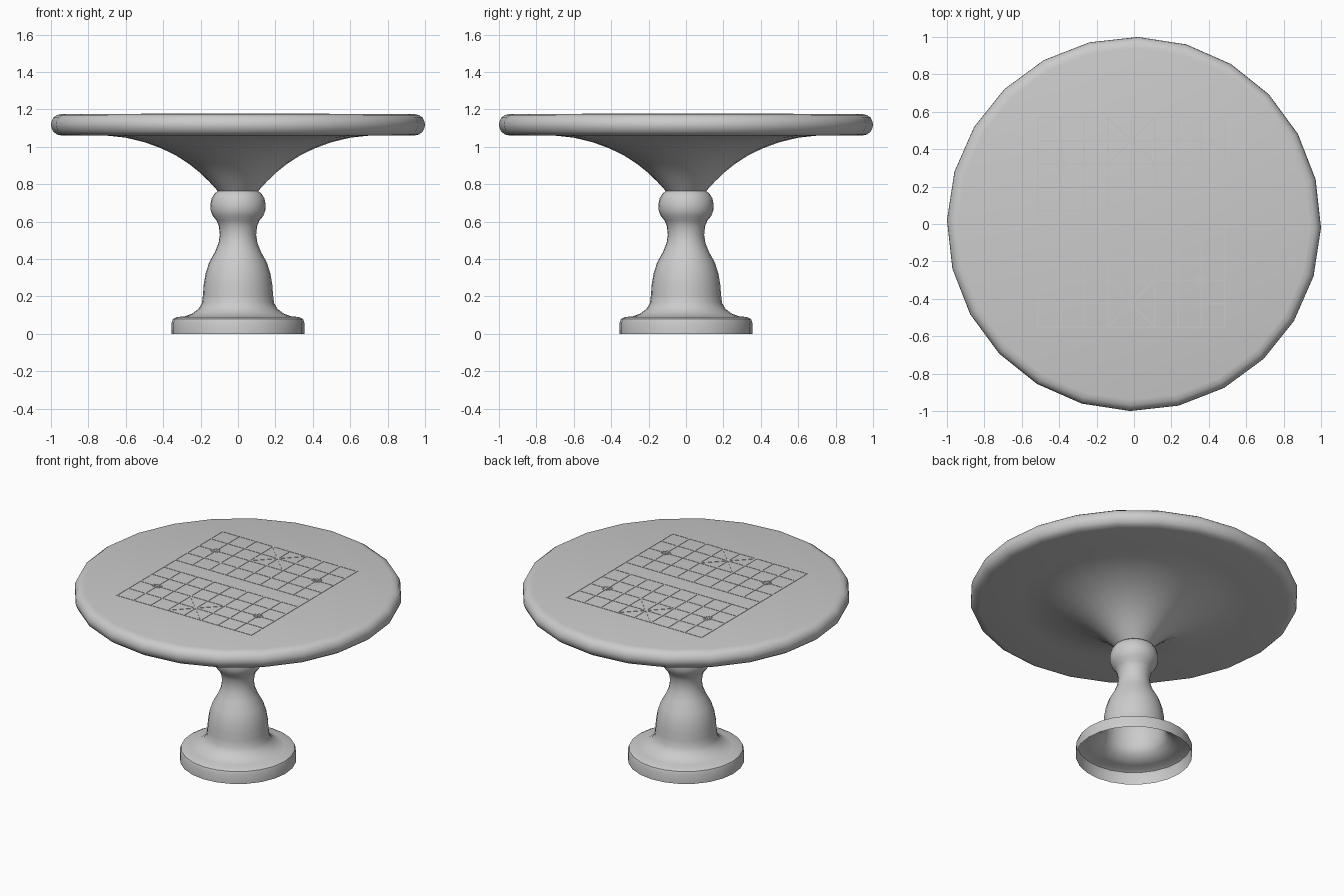
import bpy, bmesh, math
from mathutils import Vector

if "Cube" in bpy.data.objects:
    bpy.data.objects.remove(bpy.data.objects["Cube"])

SIDES = 24
TWIST = math.radians(-1.2)
TOP = 1.176


def finish(name, bm, smooth=None):
    mesh = bpy.data.meshes.new(name)
    bm.to_mesh(mesh)
    bm.free()
    ob = bpy.data.objects.new(name, mesh)
    bpy.context.collection.objects.link(ob)
    if smooth:
        bpy.ops.object.select_all(action='DESELECT')
        ob.select_set(True)
        bpy.context.view_layer.objects.active = ob
        bpy.ops.object.shade_smooth_by_angle(angle=math.radians(smooth))
    return ob


def lathe(name, profile, cap_top=False):
    """Revolve (radius, z) points, listed bottom to top, around z."""
    bm = bmesh.new()
    rings = []
    for r, z in profile:
        angles = [TWIST + math.tau * i / SIDES for i in range(SIDES)]
        rings.append([bm.verts.new((r * math.cos(a), r * math.sin(a), z)) for a in angles])
    for lo, hi in zip(rings, rings[1:]):
        for i in range(SIDES):
            j = (i + 1) % SIDES
            bm.faces.new((lo[i], lo[j], hi[j], hi[i]))
    if cap_top:
        bm.faces.new(rings[-1])
    return finish(name, bm, 40)


def strip(bm, p, q, width=0.008, height=0.002):
    """Thin raised bar on the table surface from p to q."""
    p, q = Vector(p), Vector(q)
    d = (q - p).normalized() * width / 2
    n = Vector((-d.y, d.x))
    corners = [p - d - n, q + d - n, q + d + n, p - d + n]
    low = [bm.verts.new((c.x, c.y, TOP - 0.001)) for c in corners]
    high = [bm.verts.new((c.x, c.y, TOP + height)) for c in corners]
    bm.faces.new(high)
    bm.faces.new(low[::-1])
    for i in range(4):
        j = (i + 1) % 4
        bm.faces.new((low[i], low[j], high[j], high[i]))


# Turned pedestal, hollow and open underneath
lathe("pedestal", [
    (0.355, 0), (0.355, 0.06), (0.348, 0.08), (0.328, 0.09), (0.285, 0.094),
    (0.245, 0.108), (0.21, 0.135), (0.193, 0.165), (0.187, 0.21), (0.184, 0.26),
    (0.174, 0.32), (0.155, 0.38), (0.122, 0.44), (0.104, 0.485), (0.097, 0.53),
    (0.102, 0.575), (0.114, 0.605), (0.135, 0.63), (0.146, 0.66), (0.148, 0.69),
    (0.141, 0.725), (0.126, 0.75), (0.105, 0.765)])

# Flared support and rounded table top
lathe("table_top", [
    (0.107, 0.763), (0.155, 0.815), (0.205, 0.863), (0.26, 0.907), (0.33, 0.953),
    (0.41, 0.992), (0.5, 1.025), (0.6, 1.049), (0.7, 1.06), (0.94, 1.06),
    (0.968, 1.066), (0.988, 1.081), (0.998, 1.104), (1.0, 1.118), (0.998, 1.134),
    (0.988, 1.156), (0.968, 1.17), (0.94, TOP)], cap_top=True)

# Game board grid: 9 columns by 10 rows with an open river between the halves
xs = [-0.515 + 0.125 * i for i in range(9)]
ys = [-0.551 + 0.1246 * i for i in range(10)]
bm = bmesh.new()
for y in ys:
    strip(bm, (xs[0], y), (xs[8], y))
for i, x in enumerate(xs):
    if i in (0, 8):
        strip(bm, (x, ys[0]), (x, ys[9]))
    else:
        strip(bm, (x, ys[0]), (x, ys[4]))
        strip(bm, (x, ys[5]), (x, ys[9]))
# Diagonals of the two palaces
for r in (0, 7):
    strip(bm, (xs[3], ys[r]), (xs[5], ys[r + 2]))
    strip(bm, (xs[5], ys[r]), (xs[3], ys[r + 2]))
finish("board_grid", bm)

# Corner brackets around four starting points
bm = bmesh.new()
for cx in (xs[1], xs[7]):
    for cy in (ys[2], ys[7]):
        for sx in (-1, 1):
            for sy in (-1, 1):
                c = (cx + sx * 0.012, cy + sy * 0.012)
                strip(bm, c, (c[0] + sx * 0.014, c[1]), 0.005)
                strip(bm, c, (c[0], c[1] + sy * 0.014), 0.005)
finish("point_brackets", bm)
